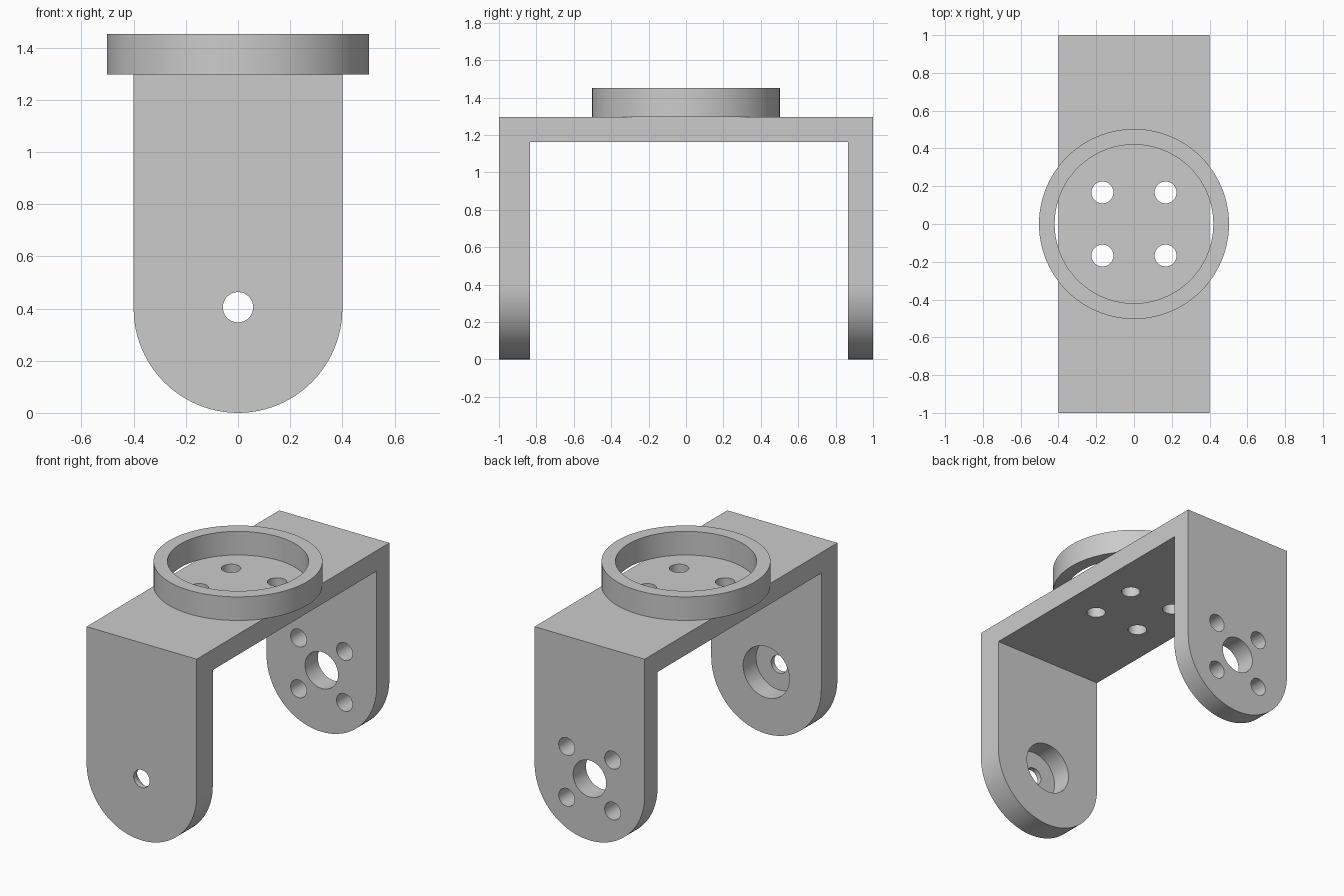
import bpy, bmesh, math
from mathutils import Matrix

if "Cube" in bpy.data.objects:
    bpy.data.objects.remove(bpy.data.objects["Cube"])

W, TOP = 0.40, 1.297           # half width and plate top
AXIS = 0.405                   # height of the pivot holes
HOLE, PITCH = 0.058, 0.167     # screw hole radius and half spacing

grey = bpy.data.materials.new("light grey")
grey.diffuse_color = (0.6, 0.6, 0.6, 1)
grey.use_nodes = True
grey.node_tree.nodes["Principled BSDF"].inputs["Base Color"].default_value = grey.diffuse_color


def make(name, bm):
    bmesh.ops.recalc_face_normals(bm, faces=bm.faces)
    me = bpy.data.meshes.new(name)
    bm.to_mesh(me)
    bm.free()
    me.materials.append(grey)
    ob = bpy.data.objects.new(name, me)
    bpy.context.collection.objects.link(ob)
    return ob


def prism(name, outline, y0, y1):
    """Extrude an x-z outline along y."""
    bm = bmesh.new()
    face = bm.faces.new([bm.verts.new((x, y0, z)) for x, z in outline])
    new = bmesh.ops.extrude_face_region(bm, geom=[face])["geom"]
    bmesh.ops.translate(bm, vec=(0, y1 - y0, 0),
                        verts=[v for v in new if isinstance(v, bmesh.types.BMVert)])
    return make(name, bm)


def rod(name, r, depth, centre, along_y=False, segs=64):
    bm = bmesh.new()
    m = Matrix.Translation(centre)
    if along_y:
        m = m @ Matrix.Rotation(math.pi / 2, 4, 'X')
    bmesh.ops.create_cone(bm, cap_ends=True, segments=segs, radius1=r,
                          radius2=r, depth=depth, matrix=m)
    return make(name, bm)


def cut(target, cutter):
    mod = target.modifiers.new("cut", 'BOOLEAN')
    mod.operation, mod.solver, mod.object = 'DIFFERENCE', 'EXACT', cutter
    cutter.hide_render = True
    bpy.context.view_layer.objects.active = target
    bpy.ops.object.modifier_apply(modifier=mod.name)
    bpy.data.objects.remove(cutter)


def smooth(ob):
    bpy.ops.object.select_all(action='DESELECT')
    ob.select_set(True)
    bpy.context.view_layer.objects.active = ob
    bpy.ops.object.shade_smooth_by_angle(angle=math.radians(30))


# Bracket: round-bottomed block with the space between the legs removed
arc = [(W * math.cos(a), W + W * math.sin(a))
       for a in (math.pi + math.pi * i / 48 for i in range(49))]
bracket = prism("bracket", arc + [(W, TOP), (-W, TOP)], -1, 1)
gap = [(-0.6, -0.2), (0.6, -0.2), (0.6, 1.162), (-0.6, 1.162)]
cut(bracket, prism("leg_gap", gap, -0.833, 0.867))

# Front leg: small through hole with a wide recess on the inside
cut(bracket, rod("front_hole", HOLE, 0.5, (0, -0.95, AXIS), True))
cut(bracket, rod("front_recess", 0.168, 0.4, (0, -0.967 + 0.2, AXIS), True))

# Back leg: centre hole
cut(bracket, rod("back_hole", 0.12, 0.4, (0, 0.93, AXIS), True))

# Four screw holes in the back leg and four in the top plate
for sx in (-1, 1):
    for s in (-1, 1):
        cut(bracket, rod("back_screw", HOLE, 0.4,
                         (sx * PITCH, 0.93, AXIS + s * PITCH), True, 48))
        cut(bracket, rod("top_screw", HOLE, 0.4,
                         (sx * PITCH, s * PITCH, 1.23), False, 48))
smooth(bracket)

# Open ring on the top plate
ring = rod("top_ring", 0.503, 0.155, (0, 0, TOP + 0.0775), segs=96)
cut(ring, rod("ring_bore", 0.42, 0.5, (0, 0, TOP + 0.0775), segs=96))
smooth(ring)
